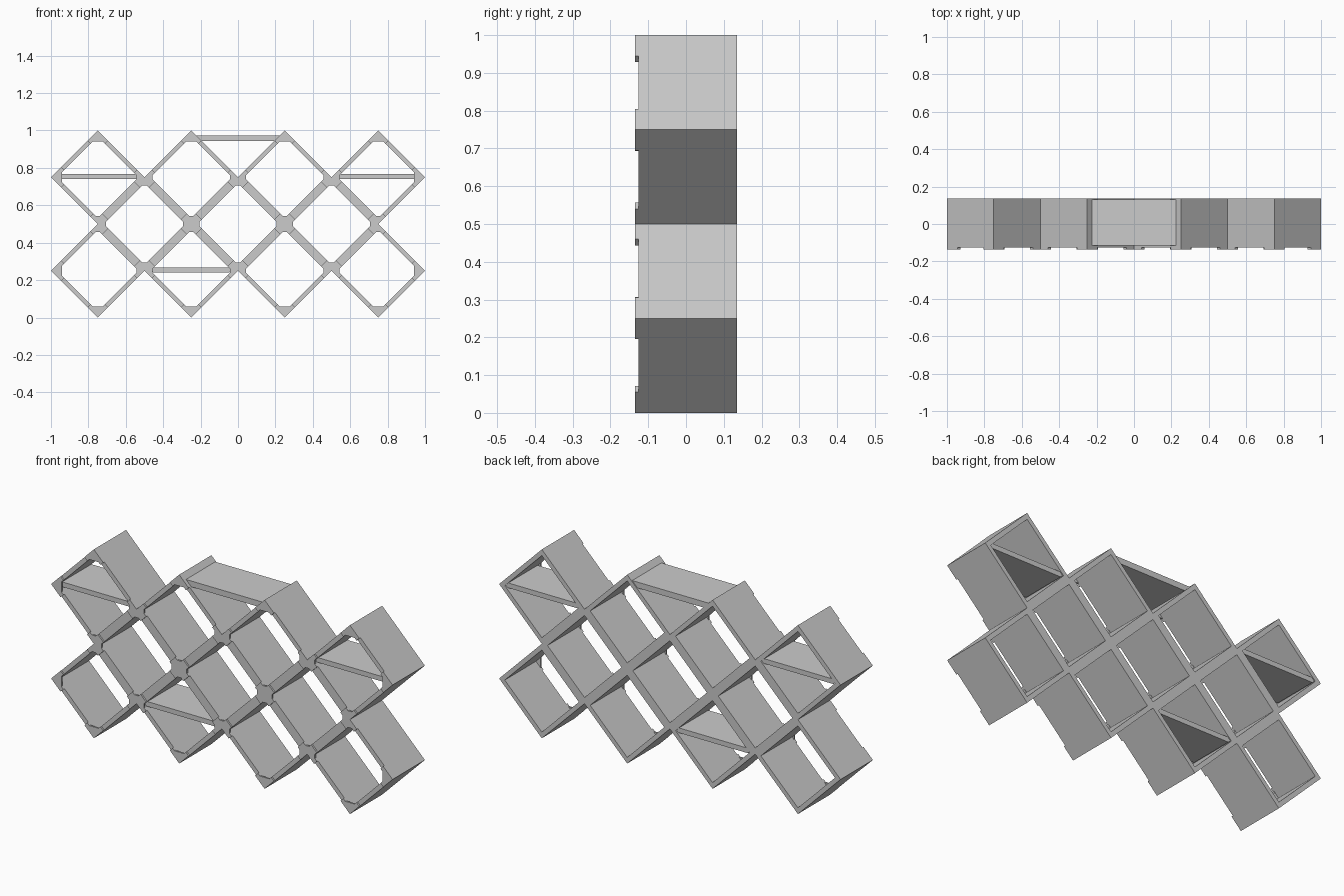
import bpy, bmesh

cube = bpy.data.objects.get("Cube")
if cube:
    bpy.data.objects.remove(cube, do_unlink=True)

GREY = (0.6, 0.6, 0.6, 1)
mat = bpy.data.materials.new("light grey")
mat.use_nodes = True
mat.diffuse_color = GREY
mat.node_tree.nodes["Principled BSDF"].inputs["Base Color"].default_value = GREY

HALF = 0.25          # half diagonal of a cubby
INNER = 0.217        # half diagonal of its opening
WALL = HALF - INNER
FRONT, BACK = -0.126, 0.135
DIRS = [(1, 0), (0, 1), (-1, 0), (0, -1)]


def finish(bm, name):
    bmesh.ops.recalc_face_normals(bm, faces=bm.faces)
    mesh = bpy.data.meshes.new(name)
    bm.to_mesh(mesh)
    bm.free()
    mesh.materials.append(mat)
    obj = bpy.data.objects.new(name, mesh)
    bpy.context.collection.objects.link(obj)


def add_prism(bm, outline, y0, y1):
    """Extrude an x-z outline from y0 to y1."""
    face = bm.faces.new([bm.verts.new((x, y0, z)) for x, z in outline])
    new = bmesh.ops.extrude_face_region(bm, geom=[face])["geom"]
    verts = [v for v in new if isinstance(v, bmesh.types.BMVert)]
    bmesh.ops.translate(bm, verts=verts, vec=(0, y1 - y0, 0))


def cubby(name, cx, cz):
    """Square tube standing on one corner, open at front and back."""
    bm = bmesh.new()
    rings = [[bm.verts.new((cx + r * dx, y, cz + r * dz)) for dx, dz in DIRS]
             for r, y in ((HALF, FRONT), (HALF, BACK), (INNER, BACK), (INNER, FRONT))]
    for a, b in zip(rings, rings[1:] + rings[:1]):
        for i in range(4):
            j = (i + 1) % 4
            bm.faces.new((a[i], a[j], b[j], b[i]))
    finish(bm, name)


def shelf(name, cx, outline):
    bm = bmesh.new()
    add_prism(bm, [(cx + x, z) for x, z in outline], -0.115, 0.13)
    finish(bm, name)


# Two rows of diamond cubbies and the three between them
centres = [(x, z) for z in (0.25, 0.75) for x in (-0.75, -0.25, 0.25, 0.75)]
centres += [(x, 0.5) for x in (-0.5, 0, 0.5)]
corners = {}
for cx, cz in centres:
    cubby("diamond_cubby", cx, cz)
    for dx, dz in DIRS:
        corners.setdefault((cx + HALF * dx, cz + HALF * dz), []).append((-dx, -dz))

# Front corner clips: one chevron for each cubby meeting at a joint
for (x, z), inward in corners.items():
    tip = len(inward) == 1
    arm, web = (0.055, 0.06) if tip else (0.04, 0.044)
    h = WALL / 2
    side = [(arm, arm), (arm + h, arm - h), (web, web - WALL)]
    chevron = [(0, 0)] + side + [(u, -v) for u, v in reversed(side)]
    bm = bmesh.new()
    for dx, dz in inward:
        add_prism(bm, [(x + u * dx - v * dz, z + u * dz + v * dx) for u, v in chevron],
                  -0.135, FRONT)
    finish(bm, "corner_clip" if tip else "joint_clip")

# Shelves across the middle of three cubbies, ends mitred to the walls
T = 0.013
for cx, cz in ((-0.75, 0.754), (0.75, 0.754), (-0.25, 0.254)):
    w = INNER
    shelf("cubby_shelf", cx, [(-w + T, cz - T), (-w, cz), (-w + T, cz + T),
                              (w - T, cz + T), (w, cz), (w - T, cz - T)])

# Shelf bridging the two middle peaks
shelf("top_shelf", 0, [(-0.193, 0.943), (0.193, 0.943), (0.224, 0.974), (-0.224, 0.974)])
